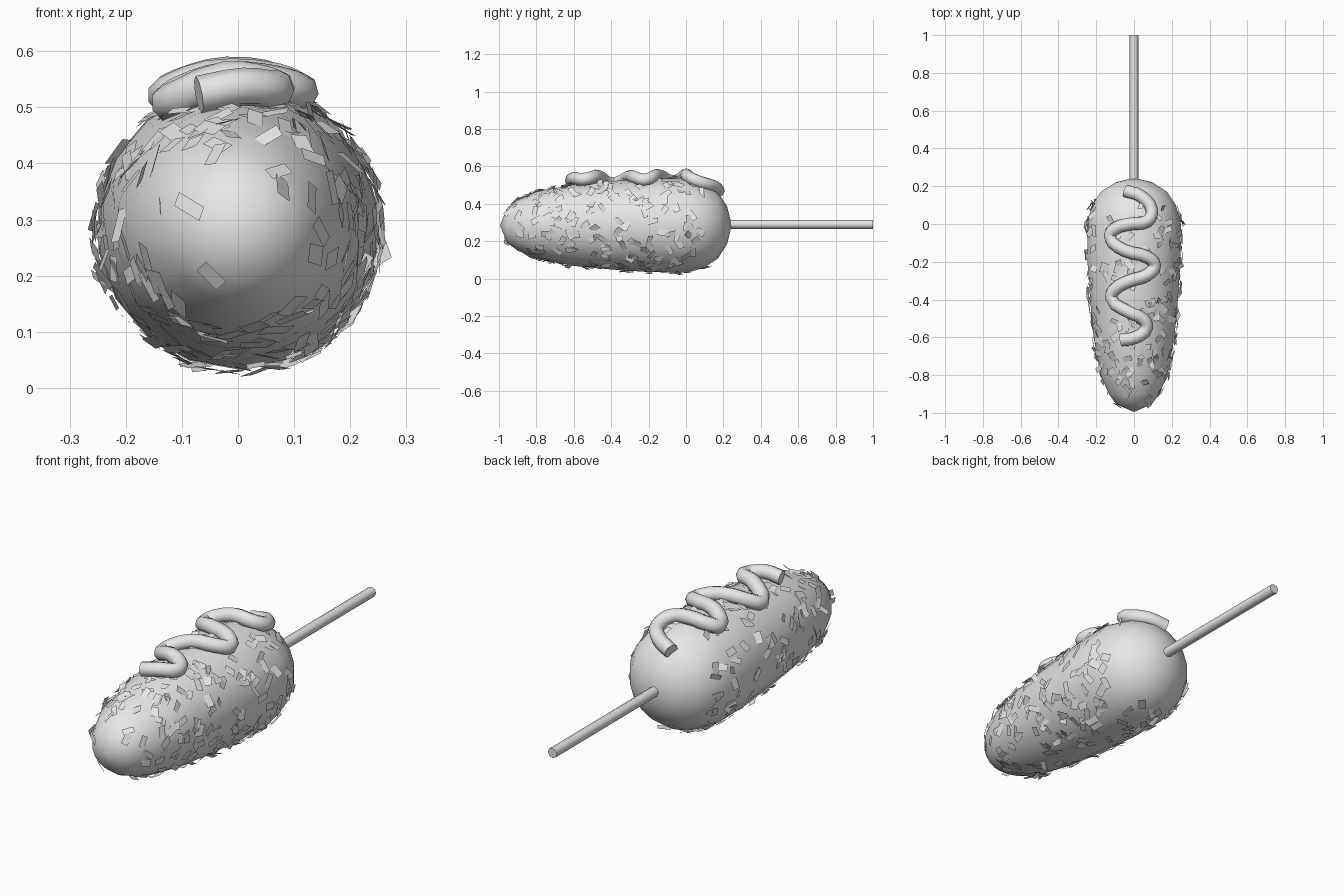
import bpy, bmesh, math, random
from mathutils import Vector, Matrix

cube = bpy.data.objects.get("Cube")
if cube:
    bpy.data.objects.remove(cube, do_unlink=True)

random.seed(7)
AXIS_Z = 0.285
# (y, radius) along the length of the body
PROFILE = [(-0.995, 0), (-0.955, 0.095), (-0.9, 0.135), (-0.8, 0.18), (-0.6, 0.217),
           (-0.4, 0.236), (-0.2, 0.25), (0, 0.252), (0.1, 0.225), (0.17, 0.178),
           (0.22, 0.1), (0.245, 0)]

grey = bpy.data.materials.new("plain_grey")
grey.use_nodes = True
grey.diffuse_color = (0.8, 0.8, 0.8, 1)
grey.node_tree.nodes["Principled BSDF"].inputs["Base Color"].default_value = (0.8, 0.8, 0.8, 1)


def radius_at(y):
    for (y0, r0), (y1, r1) in zip(PROFILE, PROFILE[1:]):
        if y0 <= y <= y1:
            return r0 + (r1 - r0) * (y - y0) / (y1 - y0)
    return 0


def make_object(name, bm):
    mesh = bpy.data.meshes.new(name)
    bm.normal_update()
    bm.to_mesh(mesh)
    bm.free()
    mesh.materials.append(grey)
    obj = bpy.data.objects.new(name, mesh)
    bpy.context.collection.objects.link(obj)
    return obj


def smooth(obj, degrees):
    bpy.ops.object.select_all(action='DESELECT')
    obj.select_set(True)
    bpy.context.view_layer.objects.active = obj
    bpy.ops.object.shade_smooth_by_angle(angle=math.radians(degrees))


# Battered body: the profile spun around the long axis
bm = bmesh.new()
verts = [bm.verts.new((0, y, AXIS_Z + r)) for y, r in PROFILE]
edges = [bm.edges.new(pair) for pair in zip(verts, verts[1:])]
bmesh.ops.spin(bm, geom=verts + edges, cent=(0, 0, AXIS_Z), axis=(0, 1, 0),
               angle=math.tau, steps=18)
bmesh.ops.remove_doubles(bm, verts=bm.verts, dist=0.0005)
bmesh.ops.recalc_face_normals(bm, faces=bm.faces)
smooth(make_object("battered_body", bm), 80)

# Stick
bm = bmesh.new()
turn = Matrix.Translation((0, 0.6, 0.29)) @ Matrix.Rotation(math.pi / 2, 4, 'X') \
    @ Matrix.Rotation(math.pi / 2, 4, 'Z')
bmesh.ops.create_cone(bm, cap_ends=True, segments=8, radius1=0.0235, radius2=0.0235,
                      depth=0.8, matrix=turn)
smooth(make_object("stick", bm), 50)

# Wavy sauce line resting on the top of the body
path = [(-0.045, 0.175), (0.04, 0.145), (0.095, 0.07), (0.07, 0.015), (-0.02, 0),
        (-0.1, -0.025), (-0.128, -0.065), (-0.05, -0.14), (0.07, -0.175), (0.11, -0.22),
        (0.07, -0.27), (-0.02, -0.3), (-0.1, -0.345), (-0.122, -0.39), (-0.02, -0.47),
        (0.05, -0.505), (0.067, -0.55), (0.01, -0.6), (-0.07, -0.615)]
curve = bpy.data.curves.new("sauce_line", 'CURVE')
curve.dimensions = '3D'
curve.resolution_u = 3
curve.bevel_depth = 0.034
curve.bevel_resolution = 2
curve.use_fill_caps = True
spline = curve.splines.new('BEZIER')
spline.bezier_points.add(len(path) - 1)
for point, (x, y) in zip(spline.bezier_points, path):
    lift = 0.035 if y < -0.45 else 0.02
    point.co = (x, y, AXIS_Z + math.sqrt(radius_at(y) ** 2 - x * x) + lift)
    point.handle_left_type = point.handle_right_type = 'AUTO'
curve.materials.append(grey)
sauce = bpy.data.objects.new("sauce_line", curve)
bpy.context.collection.objects.link(sauce)
bpy.ops.object.select_all(action='DESELECT')
sauce.select_set(True)
bpy.context.view_layer.objects.active = sauce
bpy.ops.object.convert(target='MESH')
smooth(bpy.context.object, 60)

# Crumb flakes scattered over the batter, slightly tilted
bm = bmesh.new()
for i in range(330):
    y = random.uniform(-0.84, 0.13) if i > 9 else random.uniform(-0.96, -0.84)
    angle = random.uniform(0, math.tau)
    r = radius_at(y)
    slope = (radius_at(y + 0.02) - radius_at(y - 0.02)) / 0.04
    normal = Vector((math.cos(angle), -slope, math.sin(angle))).normalized()
    centre = Vector((math.cos(angle) * r, y, AXIS_Z + math.sin(angle) * r)) + normal * 0.006
    tilt = Matrix.Rotation(random.gauss(0, 0.22), 4, 'X') @ Matrix.Rotation(random.gauss(0, 0.22), 4, 'Y')
    place = (Matrix.Translation(centre) @ normal.to_track_quat('Z', 'Y').to_matrix().to_4x4()
             @ tilt @ Matrix.Rotation(random.uniform(0, math.tau), 4, 'Z'))
    length, width = random.uniform(0.022, 0.031), random.uniform(0.012, 0.018)
    skew = random.uniform(-0.008, 0.008)
    corners = [(-length, -width), (length, -width), (length + skew, width), (-length + skew, width)]
    flake = []
    for u, v in corners:
        co = place @ Vector((u, v, 0))
        co.z = max(co.z, 0.004)
        flake.append(bm.verts.new(co))
    bm.faces.new(flake)
make_object("crumb_flakes", bm)
